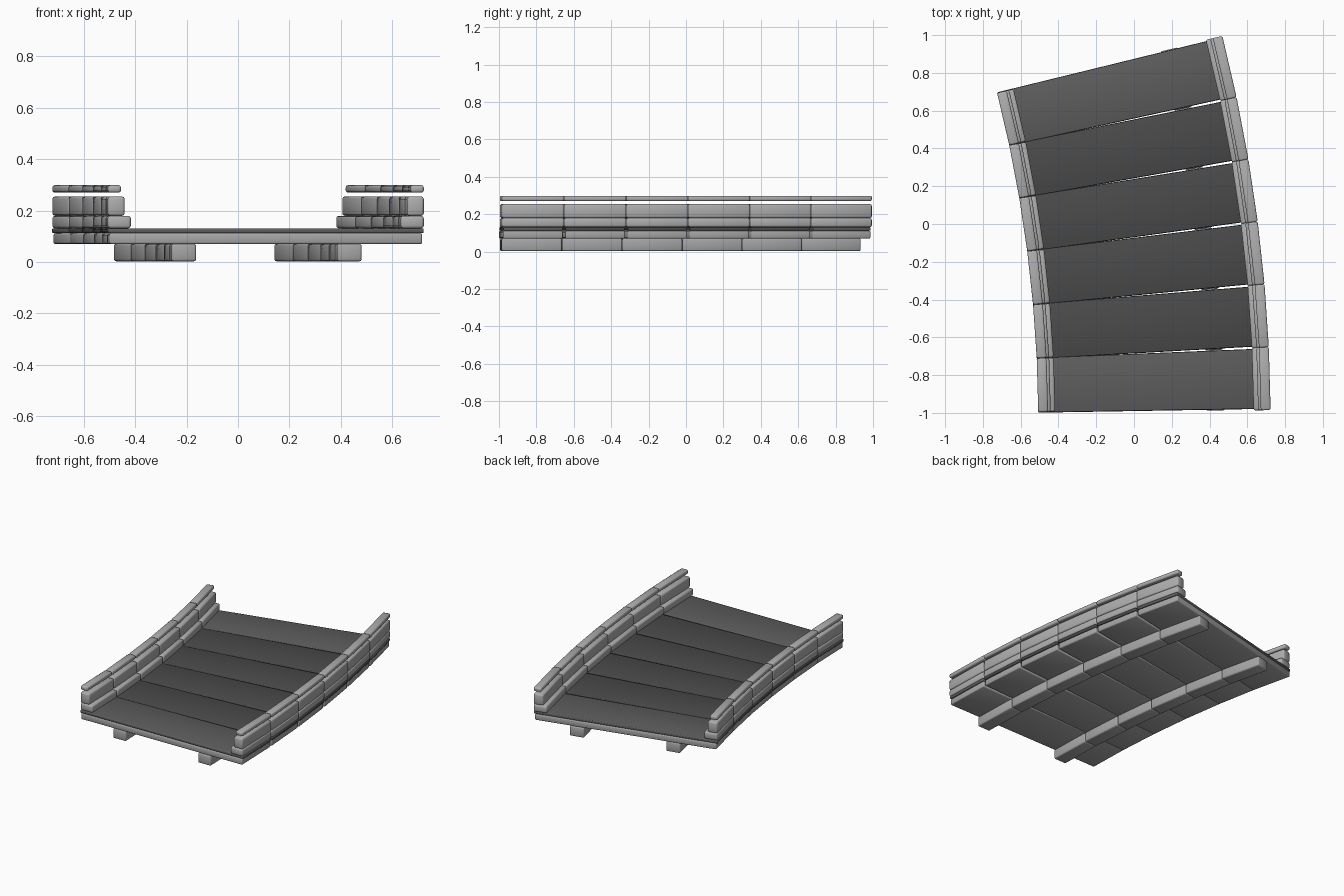
import bpy, math

if "Cube" in bpy.data.objects:
    bpy.data.objects.remove(bpy.data.objects["Cube"])

# Curve layout: six straight segments fanned around a far centre on the left
CX, CY = -7.648, -1.058
R_IN, R_OUT = 7.14, 8.37
START, END, N = math.radians(0.5), math.radians(14.2), 6
STEP = (END - START) / N


def grey(name, v):
    mat = bpy.data.materials.new(name)
    mat.diffuse_color = (v, v, v, 1)
    mat.use_nodes = True
    mat.node_tree.nodes["Principled BSDF"].inputs["Base Color"].default_value = mat.diffuse_color
    return mat


WALL = grey("wall_grey", 0.42)
BASE = grey("base_grey", 0.38)
DARK = grey("deck_dark", 0.07)
DECK_END = grey("deck_end_grey", 0.11)


def block(name, angle, r0, r1, z0, z1, len_in, len_out, bevel, mat):
    """Softly bevelled box over radii r0..r1, turned to the segment angle."""
    r = (r0 + r1) / 2
    bpy.ops.mesh.primitive_cube_add(
        size=1, location=(CX + r * math.cos(angle), CY + r * math.sin(angle), (z0 + z1) / 2),
        rotation=(0, 0, angle))
    ob = bpy.context.object
    ob.name = name
    for v in ob.data.vertices:
        v.co.x *= r1 - r0
        v.co.y *= len_in if v.co.x < 0 else len_out
        v.co.z *= z1 - z0
    ob.data.materials.append(mat)
    mod = ob.modifiers.new("soft_edges", 'BEVEL')
    mod.width = bevel
    mod.segments = 2
    bpy.ops.object.shade_smooth()
    return ob


# Wall layers: name, width inward from the outer edge, bottom, top, bevel
LAYERS = [("curb", 0.09, 0.131, 0.18, 0.01),
          ("wall", 0.066, 0.18, 0.255, 0.01),
          ("handrail", 0.052, 0.27, 0.299, 0.009)]

for i in range(N):
    a = START + (i + 0.5) * STEP

    # Deck slabs, leaving thin wedge gaps towards the outside
    top = DECK_END if i in (0, N - 1) else DARK
    block(f"deck_base_{i}", a, R_IN + 0.006, R_OUT - 0.006, 0.07, 0.112, 0.291, 0.320, 0.007, BASE)
    block(f"deck_top_{i}", a, R_IN, R_OUT, 0.112, 0.131, 0.289, 0.318, 0.005, top)

    # Support beams underneath
    for side, r in (("left", 7.436), ("right", 8.08)):
        block(f"beam_{side}_{i}", a, r - 0.048, r + 0.048, 0.003, 0.071,
              r * STEP, r * STEP, 0.008, BASE)

    # Stacked side walls on both edges
    for name, w, z0, z1, bev in LAYERS:
        block(f"{name}_left_{i}", a, R_IN, R_IN + w, z0, z1,
              R_IN * STEP, R_IN * STEP, bev, WALL)
        block(f"{name}_right_{i}", a, R_OUT - w, R_OUT, z0, z1,
              R_OUT * STEP, R_OUT * STEP, bev, WALL)
